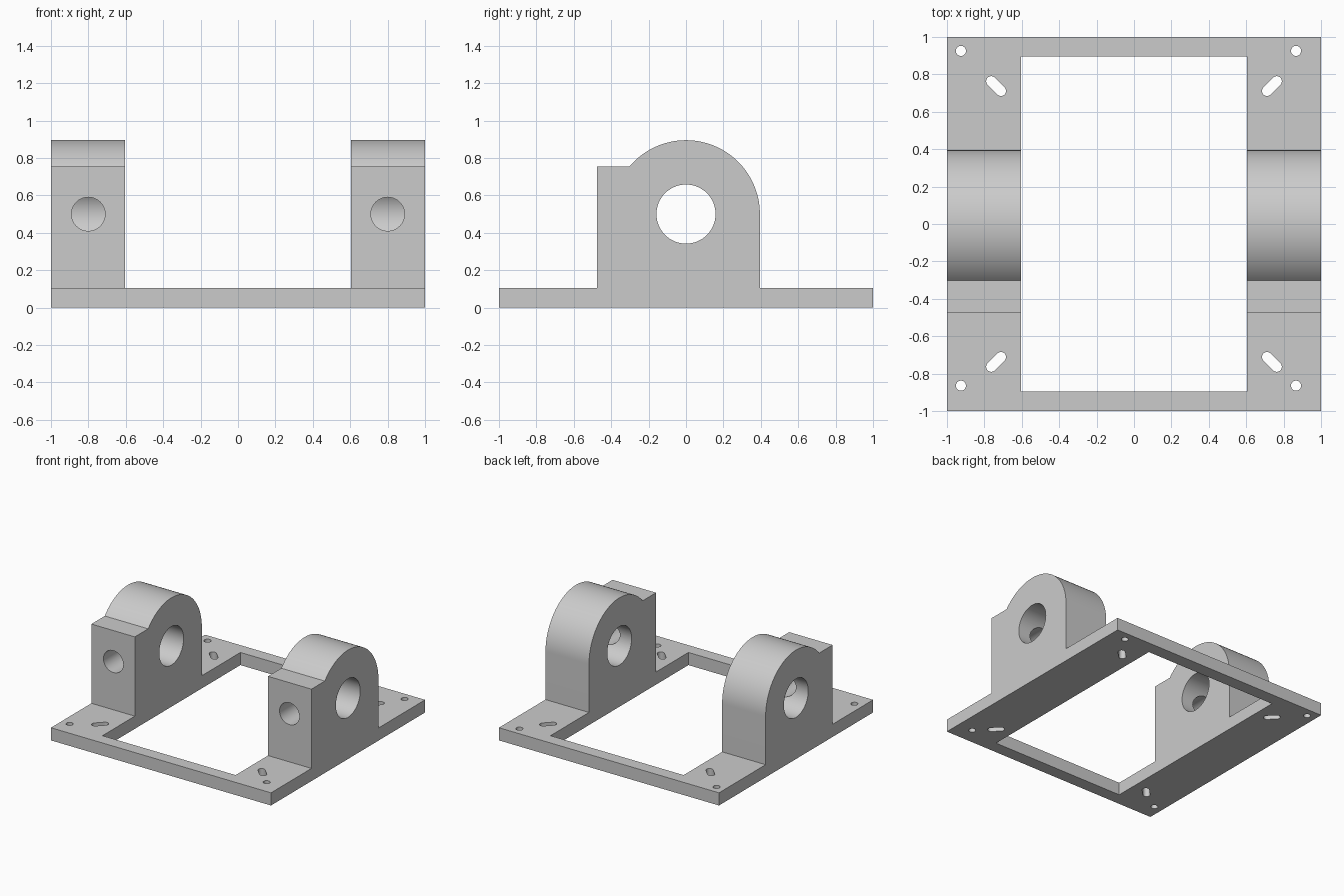
import bpy, bmesh
from math import sin, cos, pi, asin, radians
from mathutils import Matrix, Vector

cube = bpy.data.objects.get("Cube")
if cube:
    bpy.data.objects.remove(cube, do_unlink=True)

BASE_H = 0.104           # plate thickness
INNER_X, INNER_Y = 0.605, 0.895
AXIS_Z, BOSS_R = 0.5, 0.395
SHOULDER_Z, FRONT_Y = 0.755, -0.475

grey = bpy.data.materials.new("plain grey")
grey.use_nodes = True
colour = (0.6, 0.6, 0.6, 1)
grey.diffuse_color = colour
grey.node_tree.nodes["Principled BSDF"].inputs["Base Color"].default_value = colour


def prism(name, outline, depth):
    """Extrude a closed 3D outline along a vector."""
    bm = bmesh.new()
    face = bm.faces.new([bm.verts.new(p) for p in outline])
    new = bmesh.ops.extrude_face_region(bm, geom=[face], use_keep_orig=True)["geom"]
    bmesh.ops.translate(bm, vec=Vector(depth),
                        verts=[v for v in new if isinstance(v, bmesh.types.BMVert)])
    bmesh.ops.recalc_face_normals(bm, faces=bm.faces)
    mesh = bpy.data.meshes.new(name)
    bm.to_mesh(mesh)
    bm.free()
    obj = bpy.data.objects.new(name, mesh)
    bpy.context.collection.objects.link(obj)
    return obj


def ring(radius, start, end, steps):
    return [(radius * cos(start + (end - start) * i / steps),
             radius * sin(start + (end - start) * i / steps)) for i in range(steps + 1)]


def circle(radius, steps=64):
    return ring(radius, 0, 2 * pi, steps)[:-1]


# Side profile: plate, square shoulder at the front and round boss, swept across
arc_end = pi - asin((SHOULDER_Z - AXIS_Z) / BOSS_R)
profile = [(-1, 0), (1, 0), (1, BASE_H), (BOSS_R, BASE_H)]
profile += [(y, z + AXIS_Z) for y, z in ring(BOSS_R, 0, arc_end, 56)]
profile += [(FRONT_Y, SHOULDER_Z), (FRONT_Y, BASE_H), (-1, BASE_H)]
bracket = prism("twin_bearing_bracket", [(-1, y, z) for y, z in profile], (2, 0, 0))
bracket.data.materials.append(grey)

# Window between the two bearing blocks
window = [(sx * INNER_X, sy * INNER_Y, -0.2)
          for sx, sy in ((-1, -1), (1, -1), (1, 1), (-1, 1))]
cutters = [prism("window_cutter", window, (0, 0, 1.4))]

# Shaft bore through both blocks
bore = [(-1.2, y, z + AXIS_Z) for y, z in circle(0.158)]
cutters.append(prism("bore_cutter", bore, (2.4, 0, 0)))

for sx in (-1, 1):
    # Round hole from the front face into the bore
    hole = [(sx * 0.8 + x, -0.7, z + AXIS_Z) for x, z in circle(0.09, 48)]
    cutters.append(prism("front_hole_cutter", hole, (0, 0.7, 0)))
    for sy in (-1, 1):
        # Corner screw hole
        cx = 0.866 if sx > 0 else -0.925
        cy = 0.925 if sy > 0 else -0.864
        screw = [(cx + x, cy + y, -0.1) for x, y in circle(0.027, 24)]
        cutters.append(prism("screw_hole_cutter", screw, (0, 0, 0.3)))
        # Diagonal slot pointing at the corner
        ends = [(x + 0.037, y) for x, y in ring(0.027, -pi / 2, pi / 2, 12)]
        ends += [(-x, -y) for x, y in ends]
        turn = Matrix.Rotation(radians(45 * sx * sy), 3, "Z")
        middle = Vector((sx * 0.737, sy * 0.737, -0.1))
        slot = [middle + turn @ Vector((x, y, 0)) for x, y in ends]
        cutters.append(prism("slot_cutter", slot, (0, 0, 0.3)))

# Cut everything, then keep only the finished mesh
for cutter in cutters:
    cutter.hide_render = True
    mod = bracket.modifiers.new(cutter.name, "BOOLEAN")
    mod.operation, mod.solver, mod.object = "DIFFERENCE", "EXACT", cutter
bpy.context.view_layer.update()
depsgraph = bpy.context.evaluated_depsgraph_get()
finished = bpy.data.meshes.new_from_object(bracket.evaluated_get(depsgraph))
bracket.modifiers.clear()
bracket.data = finished
for cutter in cutters:
    bpy.data.objects.remove(cutter, do_unlink=True)

bpy.ops.object.select_all(action="DESELECT")
bracket.select_set(True)
bpy.context.view_layer.objects.active = bracket
bpy.ops.object.shade_smooth_by_angle(angle=radians(30))
